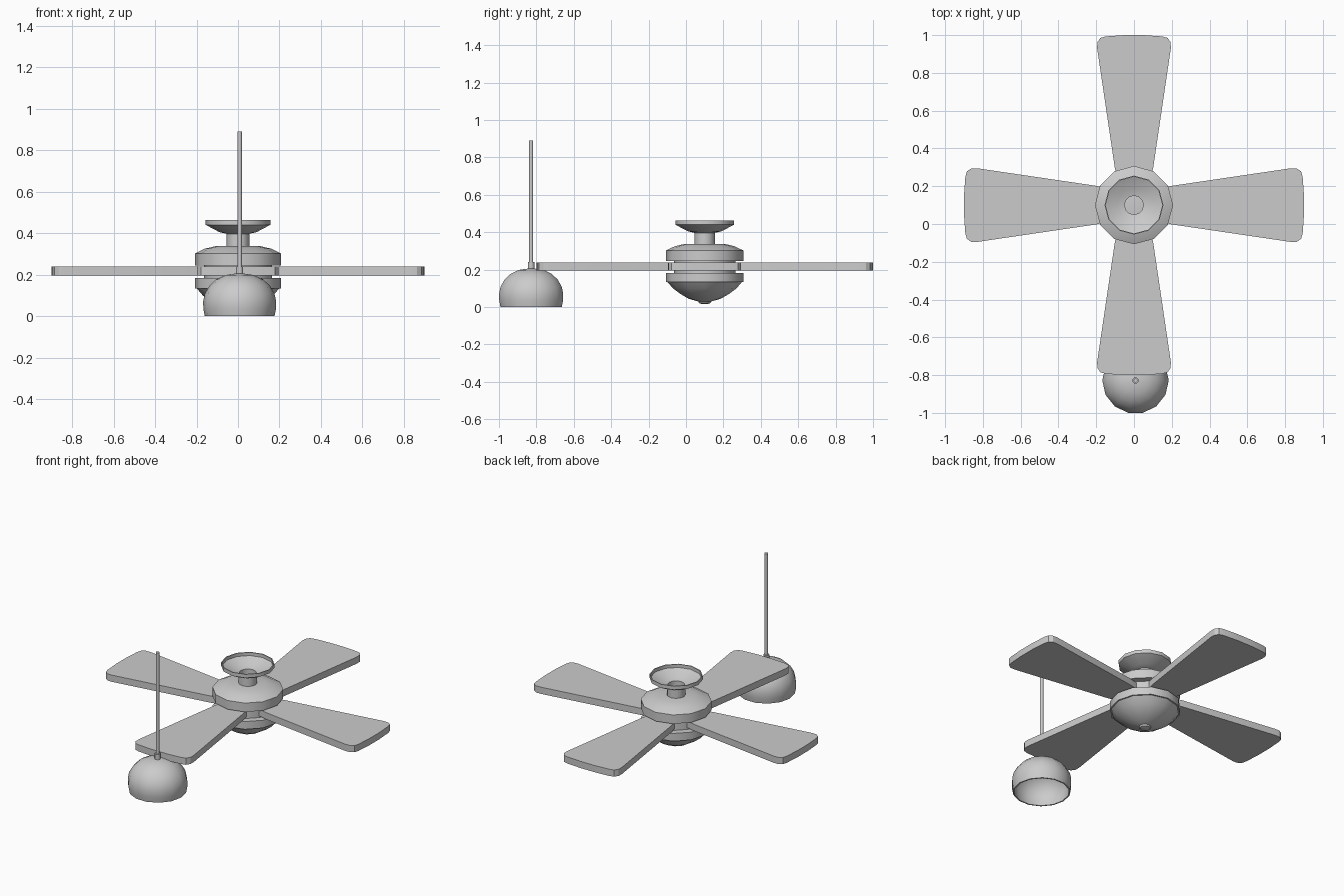
import bpy, bmesh, math

if "Cube" in bpy.data.objects:
    bpy.data.objects.remove(bpy.data.objects["Cube"])

FAN = (0, 0.1)
LAMP = (0.008, -0.828)


def finish(name, bm, loc, angle=35):
    bmesh.ops.remove_doubles(bm, verts=bm.verts, dist=1e-5)
    bmesh.ops.recalc_face_normals(bm, faces=bm.faces)
    me = bpy.data.meshes.new(name)
    bm.to_mesh(me)
    bm.free()
    ob = bpy.data.objects.new(name, me)
    ob.location = (loc[0], loc[1], 0)
    bpy.context.collection.objects.link(ob)
    bpy.ops.object.select_all(action='DESELECT')
    ob.select_set(True)
    bpy.context.view_layer.objects.active = ob
    bpy.ops.object.shade_smooth_by_angle(angle=math.radians(angle))
    return ob


def lathe(name, profile, loc, sides):
    """Revolve (radius, z) points around a vertical axis."""
    bm = bmesh.new()
    vs = [bm.verts.new((r, 0, z)) for r, z in profile]
    es = [bm.edges.new(p) for p in zip(vs, vs[1:])]
    bmesh.ops.spin(bm, geom=vs + es, axis=(0, 0, 1), cent=(0, 0, 0),
                   angle=2 * math.pi, steps=sides, use_duplicate=False)
    return finish(name, bm, loc)


# Ceiling canopy: open dish flowing into a hollow neck
lathe("ceiling_canopy", [(0.055, 0.33), (0.055, 0.397), (0.09, 0.405),
                         (0.156, 0.44), (0.156, 0.463), (0.15, 0.463),
                         (0.15, 0.442), (0.088, 0.411), (0.05, 0.402),
                         (0.05, 0.33)], FAN, 12)

# Motor housing: upper drum, narrower core, lower ring
lathe("motor_upper", [(0, 0.338), (0.105, 0.338), (0.16, 0.325), (0.207, 0.302),
                      (0.207, 0.245), (0, 0.245)], FAN, 12)
lathe("motor_core", [(0, 0.25), (0.165, 0.25), (0.165, 0.178), (0, 0.178)], FAN, 12)
lathe("motor_lower", [(0, 0.183), (0.207, 0.183), (0.207, 0.133), (0, 0.133)], FAN, 12)

# Bowl-shaped cover below with a small finial
lathe("light_bowl", [(0.2, 0.135), (0.17, 0.1), (0.13, 0.07), (0.085, 0.044),
                     (0.035, 0.03), (0.03, 0.021), (0.015, 0.016), (0, 0.016)], FAN, 12)

# Four flared blades with rounded tip corners
half = [(0.14, 0.088), (0.2, 0.102), (0.83, 0.195), (0.862, 0.194),
        (0.885, 0.178), (0.893, 0.15), (0.9, 0.05)]
outline = half + [(x, -y) for x, y in reversed(half)]
for i in range(4):
    bm = bmesh.new()
    f = bm.faces.new([bm.verts.new((x, y, 0.195)) for x, y in outline])
    top = bmesh.ops.extrude_face_region(bm, geom=[f])["geom"]
    bmesh.ops.translate(bm, vec=(0, 0, 0.043),
                        verts=[g for g in top if isinstance(g, bmesh.types.BMVert)])
    blade = finish(f"blade_{i + 1}", bm, FAN, 30)
    blade.rotation_euler.z = i * math.pi / 2

# Pendant lamp: hollow dome shade, collar and hanging rod
lathe("lamp_shade", [(0.168, 0), (0.175, 0.035), (0.176, 0.07), (0.168, 0.108),
                     (0.147, 0.145), (0.115, 0.176), (0.07, 0.198), (0, 0.208),
                     (0, 0.2), (0.068, 0.19), (0.11, 0.169), (0.14, 0.14),
                     (0.16, 0.105), (0.168, 0.07), (0.167, 0.035), (0.16, 0),
                     (0.168, 0)], LAMP, 14)
lathe("lamp_collar", [(0, 0.2), (0.017, 0.2), (0.017, 0.24), (0, 0.24)], LAMP, 12)
lathe("lamp_rod", [(0, 0.23), (0.011, 0.23), (0.011, 0.89), (0, 0.89)], LAMP, 12)
